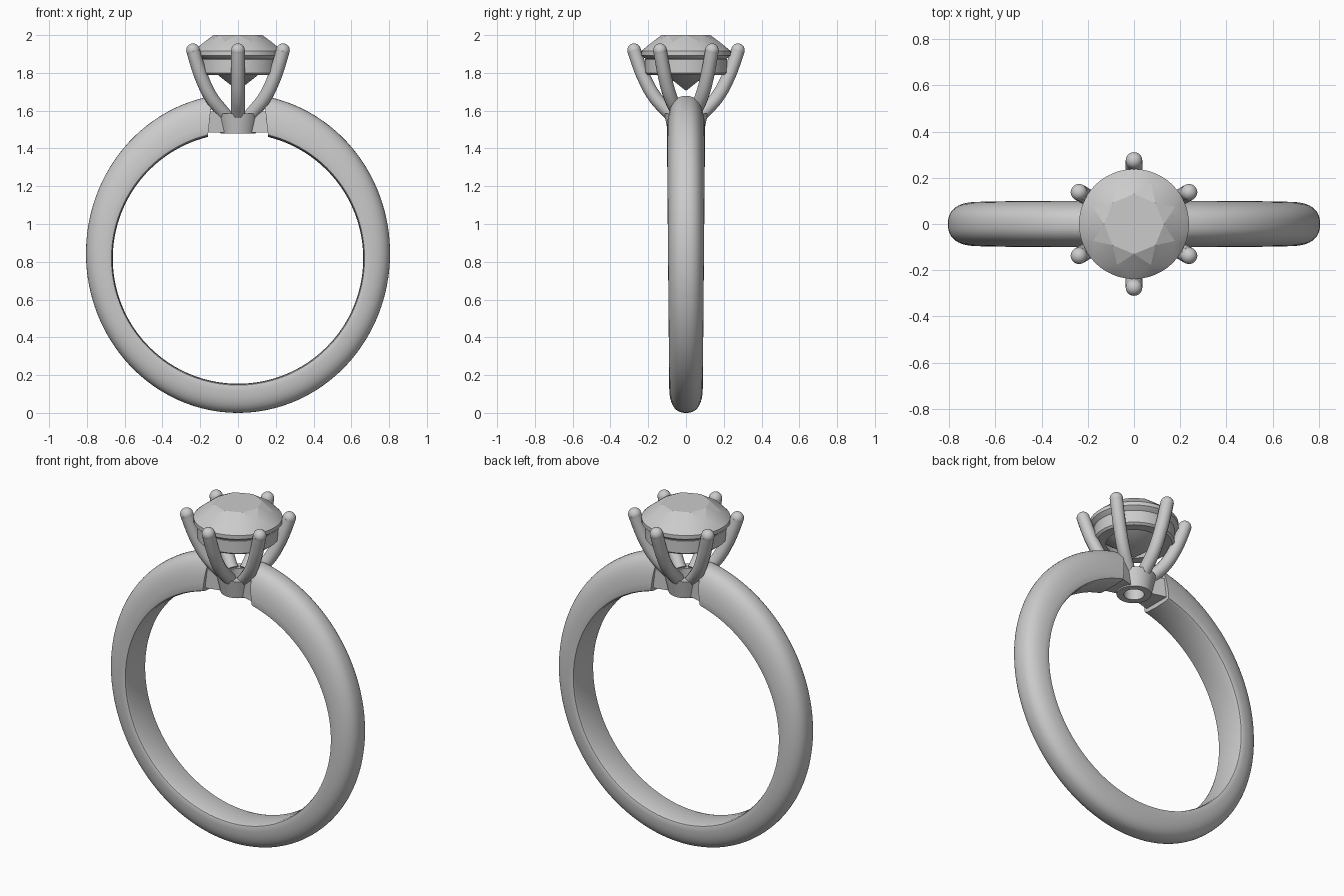
import bpy, bmesh
from math import sin, cos, pi, asin, sqrt, radians
from mathutils import Vector

if "Cube" in bpy.data.objects:
    bpy.data.objects.remove(bpy.data.objects["Cube"])


def activate(ob):
    bpy.ops.object.select_all(action='DESELECT')
    ob.select_set(True)
    bpy.context.view_layer.objects.active = ob


def finish(name, bm, angle=35, smooth=True):
    bmesh.ops.recalc_face_normals(bm, faces=bm.faces)
    me = bpy.data.meshes.new(name)
    bm.to_mesh(me)
    bm.free()
    ob = bpy.data.objects.new(name, me)
    bpy.context.collection.objects.link(ob)
    if smooth:
        activate(ob)
        bpy.ops.object.shade_smooth_by_angle(angle=radians(angle))
    return ob


def loft(bm, rings, close=False):
    """Skin a list of closed vertex rings; cap the ends or join last to first."""
    n = len(rings[0])
    pairs = list(zip(rings, rings[1:])) + ([(rings[-1], rings[0])] if close else [])
    for a, b in pairs:
        for i in range(n):
            j = (i + 1) % n
            bm.faces.new((a[i], a[j], b[j], b[i]))
    if not close:
        bm.faces.new(rings[0])
        bm.faces.new(rings[-1])


def lathe(name, profile, segs=64):
    """Revolve a closed (r, z) profile around z."""
    bm = bmesh.new()
    rings = [[bm.verts.new((r * cos(2 * pi * k / segs), r * sin(2 * pi * k / segs), z))
              for r, z in profile] for k in range(segs)]
    loft(bm, rings, close=True)
    return finish(name, bm)


# Band: D-shaped section swept round the finger hole, thicker at the top, open under the setting
CZ, R_IN = 0.8175, 0.663


def outer_radius(th):
    a, b, d = 0.805, 0.845, CZ - 0.845
    s, c = sin(th), cos(th)
    A, B, C = (s / a) ** 2 + (c / b) ** 2, 2 * c * d / b ** 2, (d / b) ** 2 - 1
    return (-B + sqrt(B * B - 4 * A * C)) / (2 * A)


def band_section():
    """(across, depth): across -1..1, depth 0 at the hole, 1 at the crest."""
    pts = []
    for k in range(25):
        a = pi * k / 24
        c = cos(a)
        pts.append((abs(c) ** 0.8 * (1 if c >= 0 else -1), 0.1 + 0.9 * sin(a) ** 0.85))
    pts += [(-0.97, 0.05), (-0.8, 0.015), (0, 0), (0.8, 0.015), (0.97, 0.05)]
    return pts


section = band_section()
STEPS = 120
bm = bmesh.new()
rings = []
for k in range(STEPS + 1):
    s = k / STEPS * 2 - 1
    ring = []
    for u, d in section:
        r_end = R_IN + 0.2 * d
        start = asin((0.16 - 0.025 * d) / r_end)
        th = pi + s * (pi - start)
        r = R_IN + (outer_radius(th) - R_IN) * d
        w = 0.095 + 0.006 * cos(th)
        ring.append(bm.verts.new((r * sin(th), u * w, CZ + r * cos(th))))
    rings.append(ring)
loft(bm, rings)
finish("band", bm, 40)

# Necks joining the band ends to the cup
for side, label in ((-1, "left"), (1, "right")):
    bm = bmesh.new()
    bmesh.ops.create_cube(bm, size=1)
    for v in bm.verts:
        w = 0.085 if v.co.x * side > 0 else 0.06
        v.co = (side * 0.12 + v.co.x * 0.1, v.co.y * 2 * w, 1.54 + v.co.z * 0.11)
    finish(label + "_neck", bm, smooth=False)

# Cup under the stone, with a through hole
lathe("cup", [(0.055, 1.478), (0.093, 1.478), (0.116, 1.585), (0.055, 1.585)])

# Gallery ring holding the pavilion
lathe("gallery_ring", [(0.15, 1.79), (0.205, 1.79), (0.217, 1.80), (0.217, 1.872), (0.2, 1.875)])

# Six curved prongs with rounded tips
path = [(0.075, 1.575), (0.105, 1.605), (0.165, 1.672), (0.222, 1.775), (0.257, 1.865), (0.275, 1.92)]
RAD = 0.036
for k in range(6):
    a = radians(30 + 60 * k)
    cu = bpy.data.curves.new("prong", 'CURVE')
    cu.dimensions = '3D'
    cu.bevel_depth, cu.bevel_resolution, cu.resolution_u = RAD, 4, 6
    cu.use_fill_caps = True
    sp = cu.splines.new('BEZIER')
    sp.bezier_points.add(len(path) - 1)
    for p, (r, z) in zip(sp.bezier_points, path):
        p.co = (r * cos(a), r * sin(a), z)
        p.handle_left_type = p.handle_right_type = 'AUTO'
    ob = bpy.data.objects.new(f"prong_{k + 1}", cu)
    bpy.context.collection.objects.link(ob)
    activate(ob)
    bpy.ops.object.convert(target='MESH')
    ob = bpy.context.view_layer.objects.active
    bm = bmesh.new()
    bm.from_mesh(ob.data)
    tip = bmesh.ops.create_uvsphere(bm, u_segments=20, v_segments=12, radius=RAD)["verts"]
    r, z = path[-1]
    bmesh.ops.translate(bm, verts=tip, vec=(r * cos(a), r * sin(a), z))
    bm.to_mesh(ob.data)
    bm.free()
    bpy.ops.object.shade_smooth_by_angle(angle=radians(50))

# Round brilliant stone: hull of table, star points, girdle and culet
bm = bmesh.new()


def circle(n, r, z, off=0.0):
    for k in range(n):
        t = 2 * pi * (k + off) / n
        bm.verts.new((r * cos(t), r * sin(t), z))


circle(8, 0.13, 2.0)
circle(8, 0.192, 1.964, 0.5)
circle(48, 0.238, 1.915)
circle(48, 0.238, 1.893)
bm.verts.new((0, 0, 1.705))
bmesh.ops.convex_hull(bm, input=bm.verts)
bmesh.ops.dissolve_limit(bm, angle_limit=radians(1), verts=bm.verts, edges=bm.edges)
finish("stone", bm, 10)
